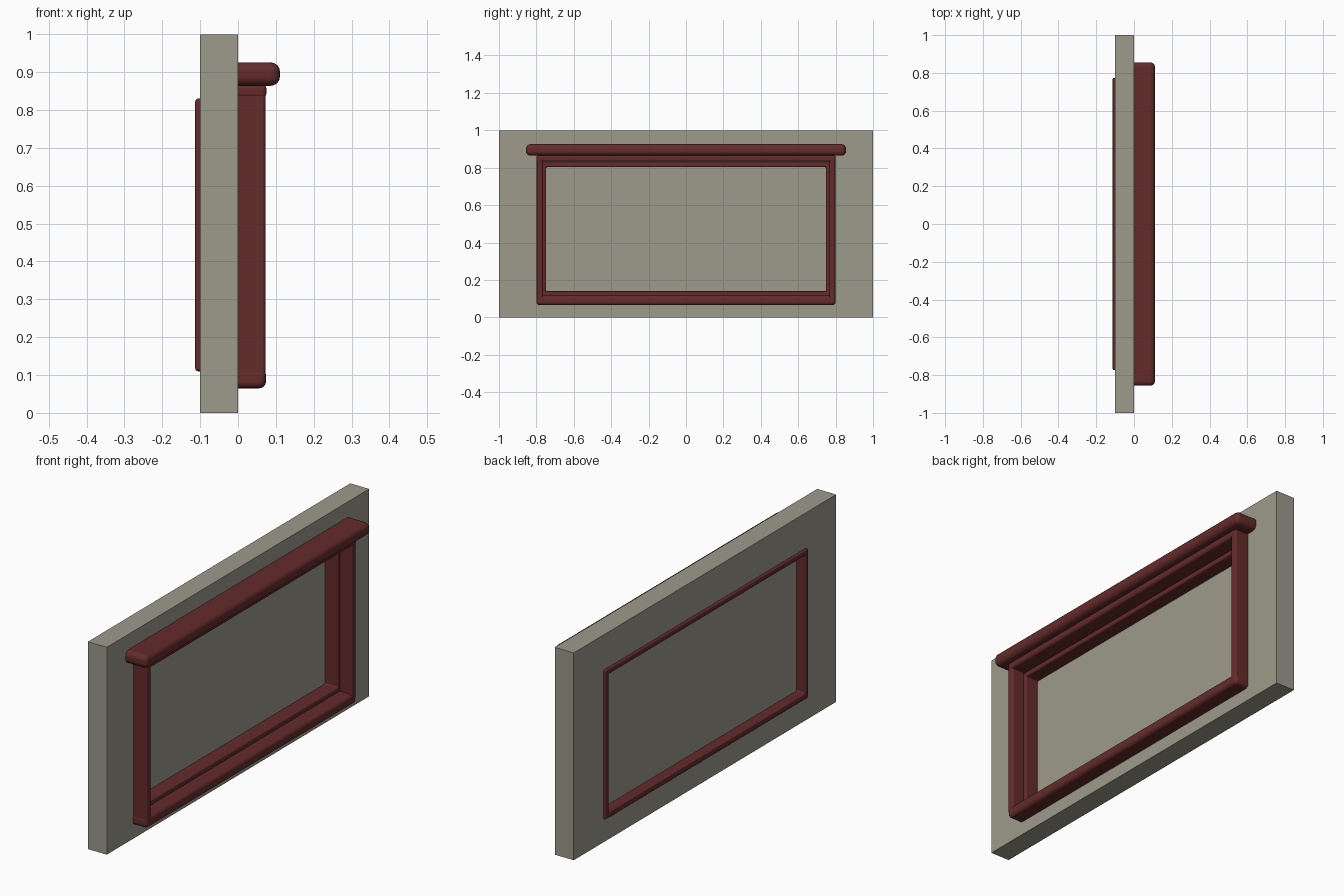
import bpy, bmesh
from mathutils import Vector

if "Cube" in bpy.data.objects:
    bpy.data.objects.remove(bpy.data.objects["Cube"])


def material(name, rgb):
    m = bpy.data.materials.new(name)
    m.diffuse_color = (*rgb, 1)
    m.use_nodes = True
    m.node_tree.nodes["Principled BSDF"].inputs["Base Color"].default_value = m.diffuse_color
    return m


RED = material("red_wood", (0.127, 0.024, 0.024))
STONE = material("wall_grey", (0.34, 0.32, 0.26))


def finish(name, bm, mat, bevel=0, segments=4):
    bmesh.ops.recalc_face_normals(bm, faces=bm.faces)
    me = bpy.data.meshes.new(name)
    bm.to_mesh(me)
    bm.free()
    ob = bpy.data.objects.new(name, me)
    bpy.context.collection.objects.link(ob)
    me.materials.append(mat)
    if bevel:
        mod = ob.modifiers.new("rounding", 'BEVEL')
        mod.width = bevel
        mod.segments = segments
        mod.limit_method = 'ANGLE'
        mod.harden_normals = True
        for p in me.polygons:
            p.use_smooth = True
    return ob


def box(name, x, y, z, mat, bevel=0):
    bm = bmesh.new()
    bmesh.ops.create_cube(bm, size=1)
    for v in bm.verts:
        v.co = Vector([(r[0] + r[1]) / 2 + c * (r[1] - r[0])
                       for r, c in zip((x, y, z), v.co)])
    return finish(name, bm, mat, bevel)


def ring(name, x, outer, inner, mat, bevel=0):
    """Rectangular frame; outer / inner = (half width, bottom, top)."""
    bm = bmesh.new()
    loops = []
    for px, (w, b, t) in ((x[0], outer), (x[1], outer), (x[1], inner), (x[0], inner)):
        loops.append([bm.verts.new((px, y, z))
                      for y, z in ((-w, b), (w, b), (w, t), (-w, t))])
    for k in range(4):
        a, c = loops[k], loops[(k + 1) % 4]
        for i in range(4):
            j = (i + 1) % 4
            bm.faces.new((a[i], a[j], c[j], c[i]))
    return finish(name, bm, mat, bevel, 3)


# Wall with window opening, and the thin pane inside it
ring("wall", (-0.101, 0), (1, 0, 1), (0.758, 0.125, 0.815), STONE)
box("pane", (-0.066, -0.060), (-0.755, 0.755), (0.13, 0.81), STONE)

# Inner frame passing through the wall
ring("inner_frame", (-0.113, 0.008), (0.773, 0.11, 0.83),
     (0.748, 0.14, 0.803), RED, 0.007)

# Outer surround: two jambs, sill, moulding and cornice
for side, s in (("left", -1), ("right", 1)):
    box(f"{side}_jamb", (-0.03, 0.073), sorted((s * 0.765, s * 0.798)),
        (0.085, 0.855), RED, 0.010)
box("sill", (-0.03, 0.074), (-0.80, 0.80), (0.065, 0.117), RED, 0.018)
box("moulding", (-0.03, 0.075), (-0.80, 0.80), (0.832, 0.868), RED, 0.012)
box("cornice", (-0.03, 0.111), (-0.856, 0.856), (0.864, 0.926), RED, 0.025)
